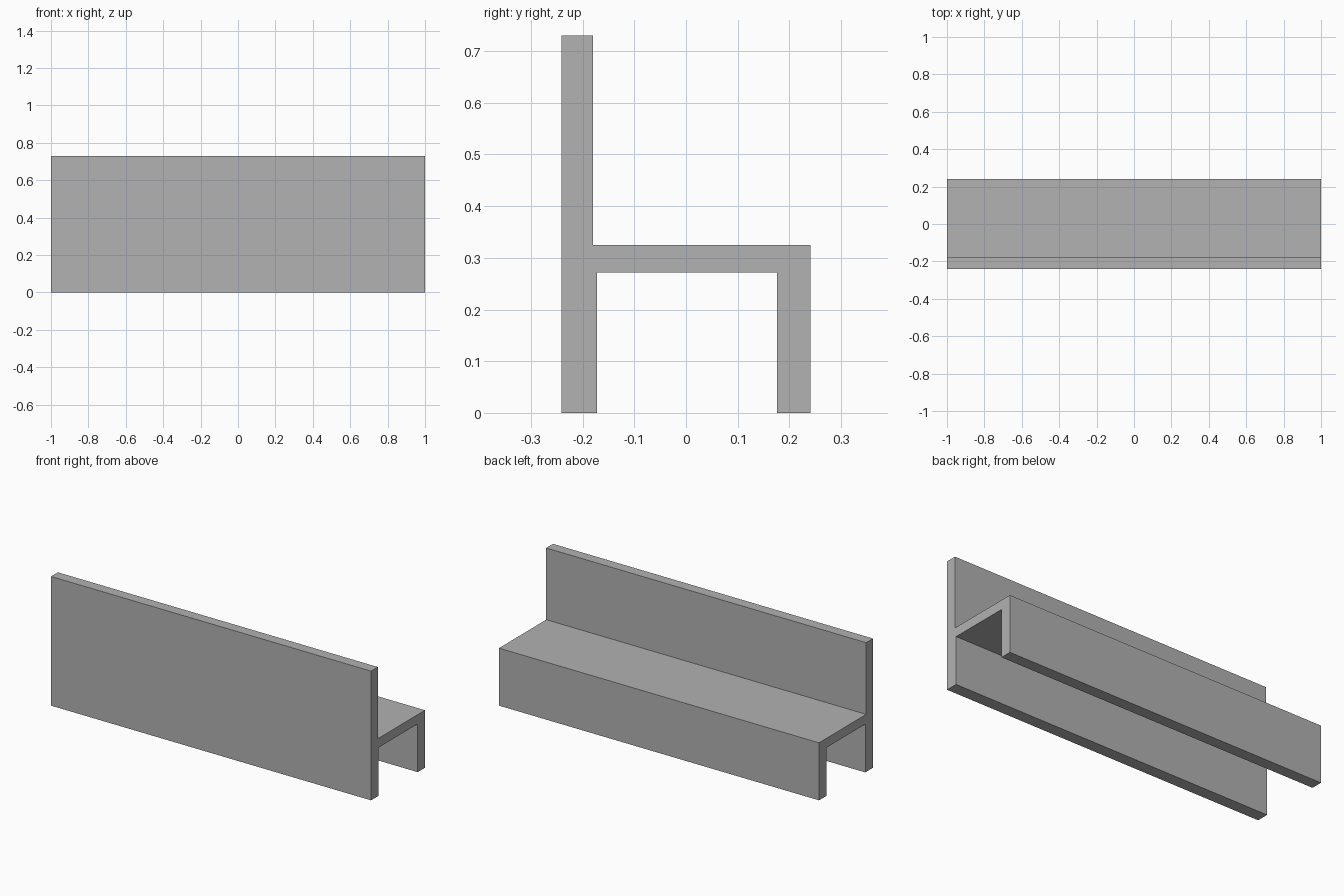
import bpy
import bmesh

default = bpy.data.objects.get("Cube")
if default:
    bpy.data.objects.remove(default, do_unlink=True)

# Plain grey material
grey = bpy.data.materials.new("plain grey")
grey.use_nodes = True
colour = (0.445, 0.445, 0.445, 1)
grey.diffuse_color = colour
grey.node_tree.nodes["Principled BSDF"].inputs["Base Color"].default_value = colour

# Key positions of the cross-section
LENGTH = 2.0
FRONT, BACK = -0.241, 0.241
UPRIGHT_INNER = -0.18      # inner face of the tall wall above the shelf
FRONT_LEG_INNER = -0.172   # the wall is slightly thicker below the shelf
BACK_LEG_INNER = 0.176
SHELF_BOTTOM, SHELF_TOP, TOP = 0.272, 0.325, 0.73

# Outline of the bench section as (y, z)
section = [
    (FRONT, 0), (FRONT_LEG_INNER, 0),
    (FRONT_LEG_INNER, SHELF_BOTTOM), (BACK_LEG_INNER, SHELF_BOTTOM),
    (BACK_LEG_INNER, 0), (BACK, 0),
    (BACK, SHELF_TOP), (UPRIGHT_INNER, SHELF_TOP),
    (UPRIGHT_INNER, TOP), (FRONT, TOP),
]

# Extrude the section along x into one solid bench
bm = bmesh.new()
end = bm.faces.new([bm.verts.new((-LENGTH / 2, y, z)) for y, z in section])
extruded = bmesh.ops.extrude_face_region(bm, geom=[end], use_keep_orig=True)["geom"]
moved = [v for v in extruded if isinstance(v, bmesh.types.BMVert)]
bmesh.ops.translate(bm, verts=moved, vec=(LENGTH, 0, 0))
bmesh.ops.recalc_face_normals(bm, faces=bm.faces)

mesh = bpy.data.meshes.new("bench")
bm.to_mesh(mesh)
bm.free()
mesh.materials.append(grey)
bench = bpy.data.objects.new("bench", mesh)
bpy.context.collection.objects.link(bench)
